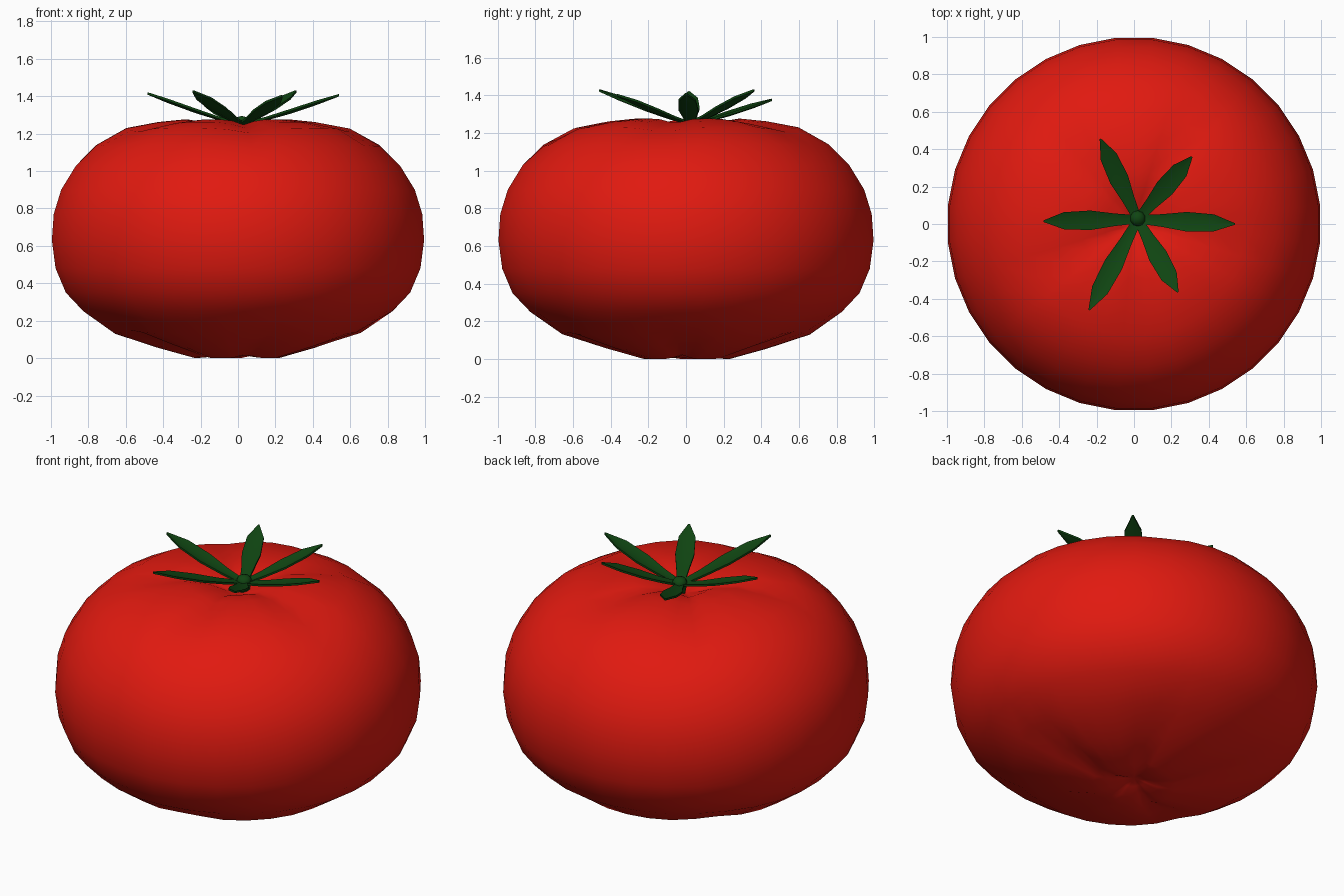
import bpy, bmesh, math
from mathutils import Vector

if "Cube" in bpy.data.objects:
    bpy.data.objects.remove(bpy.data.objects["Cube"])


def material(name, color):
    m = bpy.data.materials.new(name)
    m.diffuse_color = (*color, 1)
    m.use_nodes = True
    m.node_tree.nodes["Principled BSDF"].inputs["Base Color"].default_value = m.diffuse_color
    return m


red = material("red_skin", (0.75, 0.010, 0.005))
green = material("green_leaf", (0.005, 0.06, 0.006))


def finish(bm, name, mat, angle=50):
    bmesh.ops.recalc_face_normals(bm, faces=bm.faces)
    me = bpy.data.meshes.new(name)
    bm.to_mesh(me)
    bm.free()
    ob = bpy.data.objects.new(name, me)
    bpy.context.collection.objects.link(ob)
    me.materials.append(mat)
    bpy.context.view_layer.objects.active = ob
    ob.select_set(True)
    bpy.ops.object.shade_smooth_by_angle(angle=math.radians(angle))
    ob.select_set(False)
    return ob


def lathe(name, profile, sides, mat, centre=(0, 0), wave=None):
    """Revolve (radius, z) points; the first and last lie on the axis."""
    bm = bmesh.new()
    cx, cy = centre
    rings = []
    for r, z in profile[1:-1]:
        ring = []
        for i in range(sides):
            a = math.tau * (i + 0.5) / sides
            dz = wave(a, r, z) if wave else 0
            ring.append(bm.verts.new((cx + r * math.cos(a), cy + r * math.sin(a), z + dz)))
        rings.append(ring)
    low = bm.verts.new((cx, cy, profile[0][1]))
    high = bm.verts.new((cx, cy, profile[-1][1]))
    for i in range(sides):
        j = (i + 1) % sides
        bm.faces.new((low, rings[0][j], rings[0][i]))
        for a, b in zip(rings, rings[1:]):
            bm.faces.new((a[i], a[j], b[j], b[i]))
        bm.faces.new((high, rings[-1][i], rings[-1][j]))
    return finish(bm, name, mat)


# Fruit: squat body with dimples and soft lobes near both poles
def lobes(a, r, z):
    fade = max(0, math.sin(math.pi * min(1, r / 0.85)))
    if z > 0.64:
        return -0.035 * fade * (1 - abs(math.sin(2.5 * a + 0.5))) ** 2
    return 0.035 * fade * (1 - abs(math.sin(2.5 * a + 0.3))) ** 2


body = [(0, 0.05), (0.06, 0.03), (0.13, 0.008), (0.23, 0.0), (0.43, 0.055),
        (0.66, 0.13), (0.83, 0.25), (0.925, 0.35), (0.98, 0.48), (1.0, 0.63),
        (0.99, 0.77), (0.95, 0.90), (0.87, 1.03), (0.76, 1.14), (0.60, 1.23),
        (0.43, 1.262), (0.29, 1.276), (0.16, 1.255), (0.07, 1.215), (0, 1.195)]
lathe("fruit", body, 32, red, wave=lobes)

# Stem knob
lathe("stem", [(0, 1.19), (0.03, 1.2), (0.038, 1.24), (0.042, 1.265), (0.03, 1.287), (0, 1.295)],
      10, green, centre=(0.02, 0.03))


# Sepals: thin pointed blades with a shallow fold, rising from the stem
def sepal(name, tip):
    root = Vector((0.02, 0.025, 1.245))
    tip = Vector(tip)
    side = Vector((root.y - tip.y, tip.x - root.x, 0)).normalized()
    bm = bmesh.new()
    layers = []
    for dz in (0.006, -0.006):
        rows = []
        for t, w in ((0, 0.022), (0.25, 0.034), (0.5, 0.052), (0.78, 0.046), (1, 0.004)):
            p = root.lerp(tip, t) + Vector((0, 0, dz - 0.05 * t * (1 - t)))
            rows.append([bm.verts.new(p + side * w * s + Vector((0, 0, 0.25 * w * abs(s))))
                         for s in (-1, 0, 1)])
        layers.append(rows)
    top, bottom = layers
    for k in range(4):
        for rows in layers:
            for c in (0, 1):
                bm.faces.new((rows[k][c], rows[k][c + 1], rows[k + 1][c + 1], rows[k + 1][c]))
        for c in (0, 2):
            bm.faces.new((top[k][c], top[k + 1][c], bottom[k + 1][c], bottom[k][c]))
    for k in (0, 4):
        for c in (0, 1):
            bm.faces.new((top[k][c], top[k][c + 1], bottom[k][c + 1], bottom[k][c]))
    finish(bm, name, green, 35)


tips = [(0.54, 0.0, 1.405), (0.31, 0.36, 1.425), (-0.18, 0.455, 1.375),
        (-0.485, 0.015, 1.415), (-0.24, -0.46, 1.425), (0.235, -0.365, 1.40)]
for i, tip in enumerate(tips):
    sepal(f"sepal_{i + 1}", tip)
